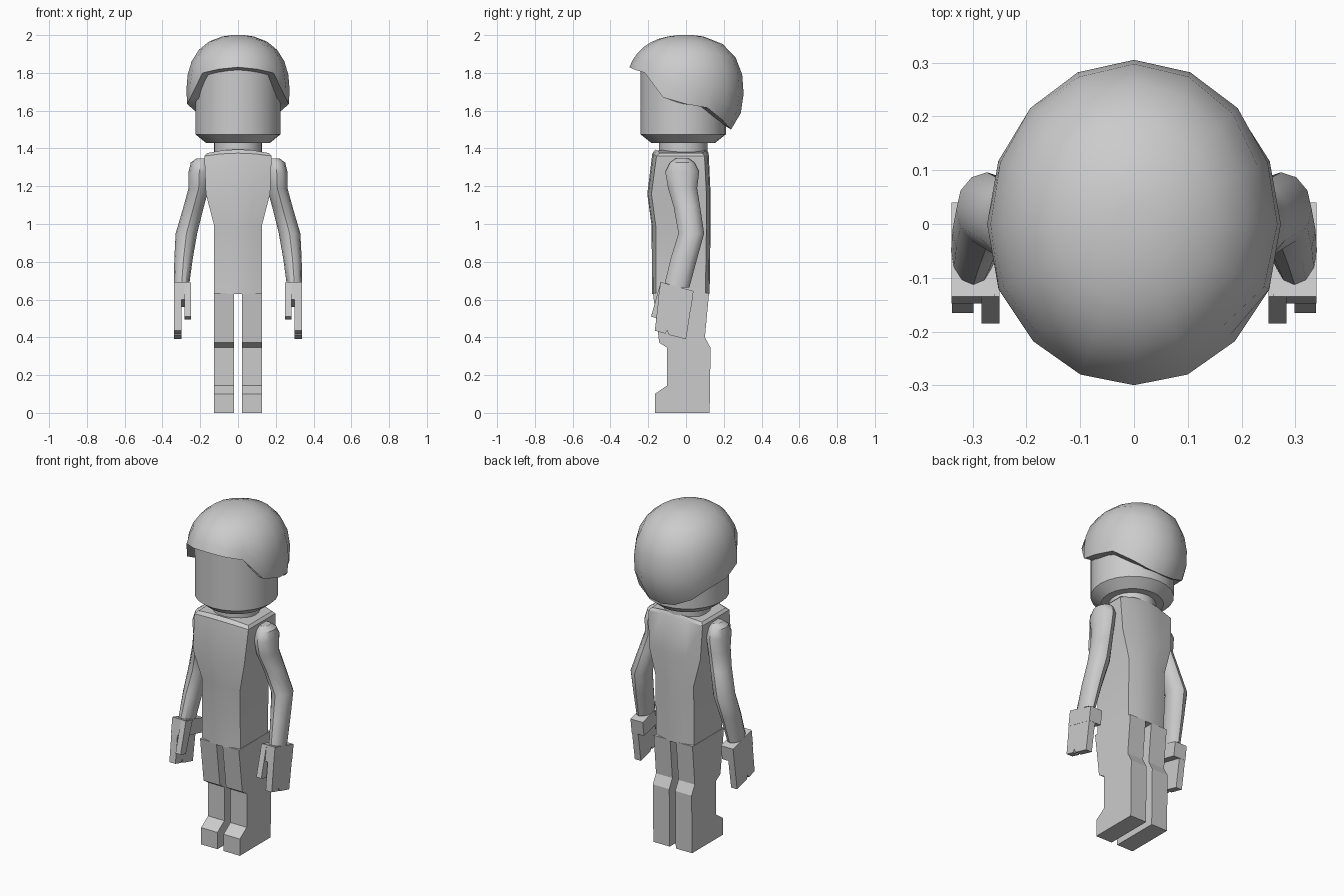
import bpy, bmesh, math

cube = bpy.data.objects.get("Cube")
if cube:
    bpy.data.objects.remove(cube, do_unlink=True)

grey = bpy.data.materials.new("plain_grey")
grey.use_nodes = True
grey.diffuse_color = (0.6, 0.6, 0.6, 1)
grey.node_tree.nodes["Principled BSDF"].inputs["Base Color"].default_value = (0.6, 0.6, 0.6, 1)


def finish(name, bm, angle):
    bmesh.ops.recalc_face_normals(bm, faces=bm.faces)
    mesh = bpy.data.meshes.new(name)
    bm.to_mesh(mesh)
    bm.free()
    mesh.materials.append(grey)
    obj = bpy.data.objects.new(name, mesh)
    bpy.context.collection.objects.link(obj)
    if angle:
        bpy.ops.object.select_all(action="DESELECT")
        obj.select_set(True)
        bpy.context.view_layer.objects.active = obj
        bpy.ops.object.shade_smooth_by_angle(angle=math.radians(angle))
    return obj


def loft(name, rings, angle=0):
    """Skin a stack of closed rings and cap both ends."""
    bm = bmesh.new()
    rows = [[bm.verts.new(p) for p in ring] for ring in rings]
    n = len(rows[0])
    for a, b in zip(rows, rows[1:]):
        for i in range(n):
            j = (i + 1) % n
            bm.faces.new((a[i], a[j], b[j], b[i]))
    bm.faces.new(rows[0])
    bm.faces.new(rows[-1])
    return finish(name, bm, angle)


def ellipse(x, y, z, rx, ry, n):
    return [(x + rx * math.sin(2 * math.pi * i / n),
             y - ry * math.cos(2 * math.pi * i / n), z) for i in range(n)]


def prism(name, profile, x0, x1):
    """Extrude a side profile of (y, z) points across x."""
    return loft(name, [[(x, y, z) for y, z in profile] for x in (x0, x1)])


# Head and neck
loft("head", [ellipse(0, -0.015, z, r, r, 24) for z, r in
              ((1.43, 0.17), (1.475, 0.226), (1.85, 0.226))], 30)
loft("neck", [ellipse(0, -0.015, z, 0.128, 0.128, 24) for z in (1.34, 1.44)], 30)

# Torso: height, half width, front and back of the middle, crown
STEPS = (-1, -0.5, 0, 0.5, 1)
torso = []
for z, w, front, back, crown in (
        (0.63, 0.126, -0.18, 0.125, 0), (0.99, 0.126, -0.182, 0.13, 0),
        (1.16, 0.17, -0.205, 0.13, 0), (1.36, 0.178, -0.178, 0.12, 0.015),
        (1.375, 0.165, -0.16, 0.108, 0.02)):
    ring = [(t * w, front + 0.022 * t * t, z + crown * (1 - t * t)) for t in STEPS]
    ring += [(t * w, back - 0.022 * t * t, z + crown * (1 - t * t)) for t in reversed(STEPS)]
    torso.append(ring)
loft("torso", torso, 35)

# Legs, arms and hands
LEG = ((0.125, 0), (-0.165, 0), (-0.165, 0.1), (-0.1, 0.145), (-0.1, 0.345),
       (-0.142, 0.372), (-0.175, 0.635), (0.122, 0.635), (0.1, 0.4), (0.13, 0.345))
ARM = ((0.19, -0.02, 1.347, 0.03, 0.035), (0.2, -0.02, 1.325, 0.05, 0.065),
       (0.205, -0.02, 1.275, 0.057, 0.09), (0.208, -0.018, 1.19, 0.054, 0.077),
       (0.235, 0.005, 1.09, 0.054, 0.07), (0.273, 0.028, 0.95, 0.057, 0.068),
       (0.288, -0.01, 0.82, 0.049, 0.07), (0.3, -0.05, 0.665, 0.04, 0.068))
PALM = ((-0.135, 0.693), (0.04, 0.645), (0.028, 0.56), (-0.148, 0.6))
FINGERS = ((-0.135, 0.693), (0.04, 0.645), (0, 0.39), (-0.09, 0.413),
           (-0.1, 0.437), (-0.11, 0.42), (-0.165, 0.435))
THUMB = ((-0.135, 0.69), (-0.185, 0.51), (-0.135, 0.495), (-0.07, 0.675))
for side, s in (("left", 1), ("right", -1)):
    prism(side + "_leg", LEG, s * 0.02, s * 0.128)
    loft(side + "_arm", [ellipse(s * x, y, z, rx, ry, 12) for x, y, z, rx, ry in ARM], 35)
    prism(side + "_palm", PALM, s * 0.258, s * 0.339)
    prism(side + "_fingers", FINGERS, s * 0.298, s * 0.338)
    prism(side + "_thumb", THUMB, s * 0.25, s * 0.283)

# Hair: a dome whose rim height changes from the brim round to the nape
RIM = (1.83, 1.82, 1.8, 1.67, 1.635, 1.615, 1.55, 1.51, 1.5)
COLS, LEVELS, POWER, MIDDLE = 16, 7, 2.4, 1.7


def dome_point(i, k):
    rim = RIM[min(i, COLS - i)]
    a = 2 * math.pi * i / COLS
    # Walk along the meridian from just below the crown to the rim
    low = math.acos(max(-1, (rim - MIDDLE) / 0.3))
    t = 0.22 + (low - 0.22) * k / (LEVELS - 1)
    z = MIDDLE + 0.3 * math.cos(t)
    drop = abs(z - MIDDLE) / (0.3 if z > MIDDLE else 0.28)
    r = (1 - min(drop, 1) ** POWER) ** (1 / POWER)
    depth = 0.318 if math.cos(a) > 0.1 else 0.305
    return (0.273 * r * math.sin(a), -depth * r * math.cos(a), z)


hair = [[dome_point(i, k) for i in range(COLS)] for k in range(LEVELS)]
under = []
for i in range(COLS):
    a = 2 * math.pi * i / COLS
    rim = RIM[min(i, COLS - i)]
    under.append((0.21 * math.sin(a), -0.015 - 0.21 * math.cos(a),
                  rim - 0.018 * max(0, math.cos(a)) + 0.03 * max(0, -math.cos(a))))
inner = [(x * 0.9, y * 0.9, 1.8) for x, y, z in under]
crown = [(x * 0.4, y * 0.4, 2.0) for x, y, z in hair[0]]
loft("hair", [crown] + hair + [under, inner], 40)
